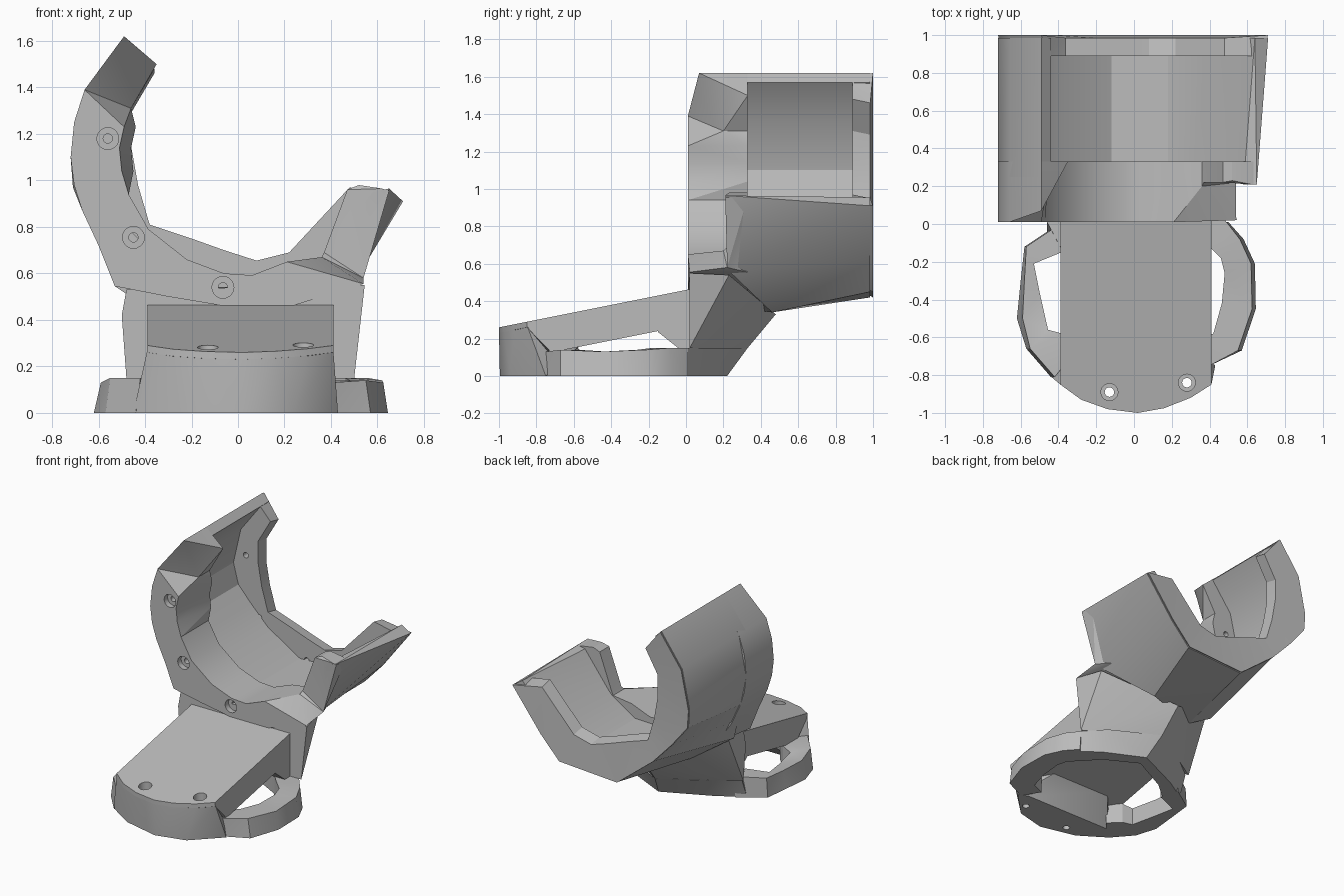
import bpy, bmesh, math
from mathutils import Matrix, Vector

cube = bpy.data.objects.get("Cube")
if cube:
    bpy.data.objects.remove(cube)

grey = bpy.data.materials.new("matte grey")
grey.use_nodes = True
COLOUR = (0.5, 0.5, 0.5, 1)
grey.diffuse_color = COLOUR
grey.node_tree.nodes["Principled BSDF"].inputs["Base Color"].default_value = COLOUR


def finish(name, bm):
    bmesh.ops.recalc_face_normals(bm, faces=bm.faces)
    mesh = bpy.data.meshes.new(name)
    bm.to_mesh(mesh)
    bm.free()
    mesh.materials.append(grey)
    ob = bpy.data.objects.new(name, mesh)
    bpy.context.collection.objects.link(ob)
    return ob


def strip(name, sections):
    """Skin a row of four-cornered cross-sections and cap both ends."""
    bm = bmesh.new()
    rows = [[bm.verts.new(p) for p in s] for s in sections]
    for a, b in zip(rows, rows[1:]):
        for i in range(4):
            j = (i + 1) % 4
            bm.faces.new((a[i], a[j], b[j], b[i]))
    bm.faces.new(rows[0])
    bm.faces.new(rows[-1])
    bmesh.ops.triangulate(bm, faces=bm.faces[:])
    return finish(name, bm)


def hull(name, points):
    bm = bmesh.new()
    for p in points:
        bm.verts.new(p)
    res = bmesh.ops.convex_hull(bm, input=bm.verts)
    loose = [g for g in res["geom_interior"] if isinstance(g, bmesh.types.BMVert)]
    bmesh.ops.delete(bm, geom=loose, context='VERTS')
    bmesh.ops.dissolve_limit(bm, angle_limit=0.01, verts=bm.verts, edges=bm.edges)
    return finish(name, bm)


def cutter(name, centres, radius, length, along_y):
    """A set of drill cylinders, used only for cutting."""
    bm = bmesh.new()
    for c in centres:
        turn = Matrix.Rotation(math.pi / 2, 4, 'X') if along_y else Matrix()
        bmesh.ops.create_cone(bm, cap_ends=True, segments=20, radius1=radius,
                              radius2=radius, depth=length,
                              matrix=Matrix.Translation(Vector(c)) @ turn)
    ob = finish(name, bm)
    ob.hide_render = True
    return ob


def drill(ob, tool):
    mod = ob.modifiers.new("drill", 'BOOLEAN')
    mod.operation = 'DIFFERENCE'
    mod.solver = 'EXACT'
    mod.object = tool
    bpy.context.view_layer.objects.active = ob
    bpy.ops.object.modifier_apply(modifier=mod.name)


# Cradle shell, from the tall tip round to the short wing:
# outer front (x, y, z), outer rear (x, z), inner (x, z)
shell_path = [((-.49, .25, 1.62), (-.49, 1.62), (-.44, 1.57)),
              ((-.66, .25, 1.39), (-.66, 1.385), (-.6, 1.36)),
              ((-.72, .25, 1.1), (-.72, 1.1), (-.66, 1.1)),
              ((-.67, .25, .87), (-.71, .97), (-.62, .95)),
              ((-.6, .25, .72), (-.58, .81), (-.52, .84)),
              ((-.53, .2, .545), (-.43, .65), (-.38, .7)),
              ((-.25, .3, .36), (-.14, .42), (-.12, .54)),
              ((.2, .46, .34), (.33, .45), (.18, .55)),
              ((.5, .23, .56), (.48, .61), (.37, .67)),
              ((.65, .21, .965), (.71, .91), (.64, .955))]
sections = [(of, (o[0], .985, o[1]), (i[0], .985, i[1]), (i[0], .25, i[1]))
            for of, o, i in shell_path[:-1]]
sections.append(((.65, .21, .965), (.71, .985, .91), (.64, .985, .955), (.58, .21, .95)))
shell = strip("cradle_shell", sections)

# Rear flange round the inside of the shell
rear_in = [(-.36, 1.48), (-.46, 1.31), (-.46, 1.15), (-.43, .98), (-.38, .81),
           (-.2, .75), (-.06, .7), (.08, .655), (.22, .69), (.48, .97)]
sections = []
for (_, o, s), i in zip(shell_path, rear_in):
    m = ((o[0] + s[0]) / 2, (o[1] + s[1]) / 2)
    sections.append(((m[0], .89, m[1]), (o[0], 1, o[1]),
                     (i[0], .985, i[1] - .02), (i[0], .89, i[1])))
rear_flange = strip("rear_flange", sections)

# Front flange: outer x z, inner x z, front y of outer, front y of inner
front = [(-.49, 1.62, -.35, 1.5, .07, .08), (-.66, 1.39, -.46, 1.31, .01, .2),
         (-.705, 1.25, -.49, 1.23, .01, .01),
         (-.72, 1.1, -.51, 1.14, .01, .01), (-.705, .98, -.5, 1.04, .01, .01),
         (-.67, .87, -.47, .94, .01, .01),
         (-.6, .72, -.385, .79, .01, .01), (-.53, .545, -.22, .66, .01, .01),
         (-.3, .5, -.06, .6, .01, .01), (0, .45, .06, .592, .01, .01),
         (.2, .45, .21, .65, .01, .01), (.54, .555, .36, .67, .02, .2),
         (.54, .58, .37, .69, .22, .22),
         (.65, .955, .47, .96, .21, .22), (.62, .965, .52, .98, .21, .23)]
sections = []
for k, (ox, oz, ix, iz, yo, yi) in enumerate(front):
    back_x = ix + (.05 if ix < -.47 else 0)
    keep = .9 if oz < .6 else 1
    # the tall tip ends in a slanted three-sided facet
    fx, fz = (ox + .005, oz - .005) if k == 0 else (ix, iz)
    sections.append(((ox, yo, oz), (ox * keep, .33, oz),
                     (back_x, .33, iz), (fx, yi, fz)))
front_flange = strip("front_flange", sections)

# Neck: wide at the front, running back to a keel under the cradle
neck = hull("neck", [(-.48, .02, .53), (-.5, .02, .42), (-.48, .02, .15),
                     (.5, .02, .15), (.545, .02, .55), (.49, .23, .54),
                     (.02, .33, .15), (0, .48, .33), (-.48, .2, .53)])

# Sloping top slab with a rounded nose
nose = [(.41, -.85), (.3, -.92), (.16, -.975), (.02, -1),
        (-.14, -.98), (-.28, -.93), (-.39, -.85)]
rails = [(x, y) for x in (.41, -.39) for y in (.02, -.72)]
slab = hull("top_slab", [(x, y, .46 + .2 * y - drop)
                         for x, y in nose for drop in (0, .03)]
            + [(x, y, .46 + .2 * y - drop) for x, y in rails for drop in (0, .19)])

# Heel joining the slab to the base
heel = hull("slab_heel", [(x, y, z) for x in (-.39, .41)
                          for y, z in ((-.15, .235), (-.03, .14), (.02, .14), (.02, .4), (-.15, .4))])

# Nose block reaching the ground, undercut at the back
nose_block = hull("nose_block", [(x, y, .44 + .2 * y) for x, y in nose]
                  + [(.24, -.94, 0), (.02, -.995, 0), (-.25, -.93, 0),
                     (.43, -.75, 0), (-.45, -.8, 0), (.35, -.72, 0),
                     (-.36, -.72, 0), (.4, -.74, .12), (-.38, -.74, .12),
                     (.22, -.55, .18), (-.22, -.55, .18)])


# Base ring pieces: outer x y, inner x y, height, then how far the top leans out
def loop(name, path):
    return strip(name, [((ox, oy, 0), (ox + dx, oy + dy, h), (ix, iy, h), (ix, iy, 0))
                        for ox, oy, ix, iy, h, dx, dy in path])


foot = loop("rear_foot", [
    (.49, -.02, .38, -.1, .15, 0, .03), (.36, .08, .29, .0, .15, 0, .07),
    (.07, .22, .05, .13, .15, -.05, .11), (-.28, .06, -.24, -.02, .15, 0, .09),
    (-.46, -.05, -.38, -.14, .15, 0, .06)])
right_loop = loop("right_loop", [
    (-.4, .0, -.36, -.14, .15, .01, 0), (-.58, -.12, -.53, -.21, .14, .01, 0),
    (-.6, -.3, -.5, -.36, .13, .02, 0), (-.62, -.5, -.455, -.56, .13, .03, 0),
    (-.57, -.66, -.38, -.58, .15, .02, 0), (-.44, -.81, -.3, -.66, .15, .02, 0)])
left_loop = loop("left_loop", [
    (.5, .01, .38, -.1, .15, -.01, 0), (.58, -.08, .46, -.18, .15, -.02, 0),
    (.64, -.21, .48, -.26, .14, -.02, 0), (.645, -.45, .465, -.42, .13, -.02, 0),
    (.57, -.67, .42, -.58, .14, -.02, 0), (.4, -.75, .32, -.62, .13, 0, 0)])

# Screw holes: wide recesses with narrow bores
spots = [(-.56, 1.18), (-.45, .755), (-.065, .54)]
recess = cutter("recess_cutter", [(x, 0, z) for x, z in spots], .047, .1, True)
bore = cutter("bore_cutter", [(x, .4, z) for x, z in spots], .02, 1.08, True)
slab_spots = [(-.13, -.89), (.28, -.84)]
slab_recess = cutter("slab_recess_cutter", [(x, y, .3) for x, y in slab_spots], .045, .14, False)
slab_bore = cutter("slab_bore_cutter", [(x, y, .2) for x, y in slab_spots], .025, .6, False)
for ob in (front_flange, neck):
    drill(ob, recess)
for ob in (front_flange, rear_flange):
    drill(ob, bore)
for ob in (slab, nose_block):
    drill(ob, slab_recess)
    drill(ob, slab_bore)
for tool in (recess, bore, slab_recess, slab_bore):
    bpy.data.objects.remove(tool)

# Soft shading on the shallow bends only
bpy.ops.object.select_all(action='DESELECT')
for ob in (shell, rear_flange, front_flange, neck, slab, heel, nose_block, foot,
           right_loop, left_loop):
    ob.select_set(True)
    bpy.context.view_layer.objects.active = ob
bpy.ops.object.shade_smooth_by_angle(angle=math.radians(25))
